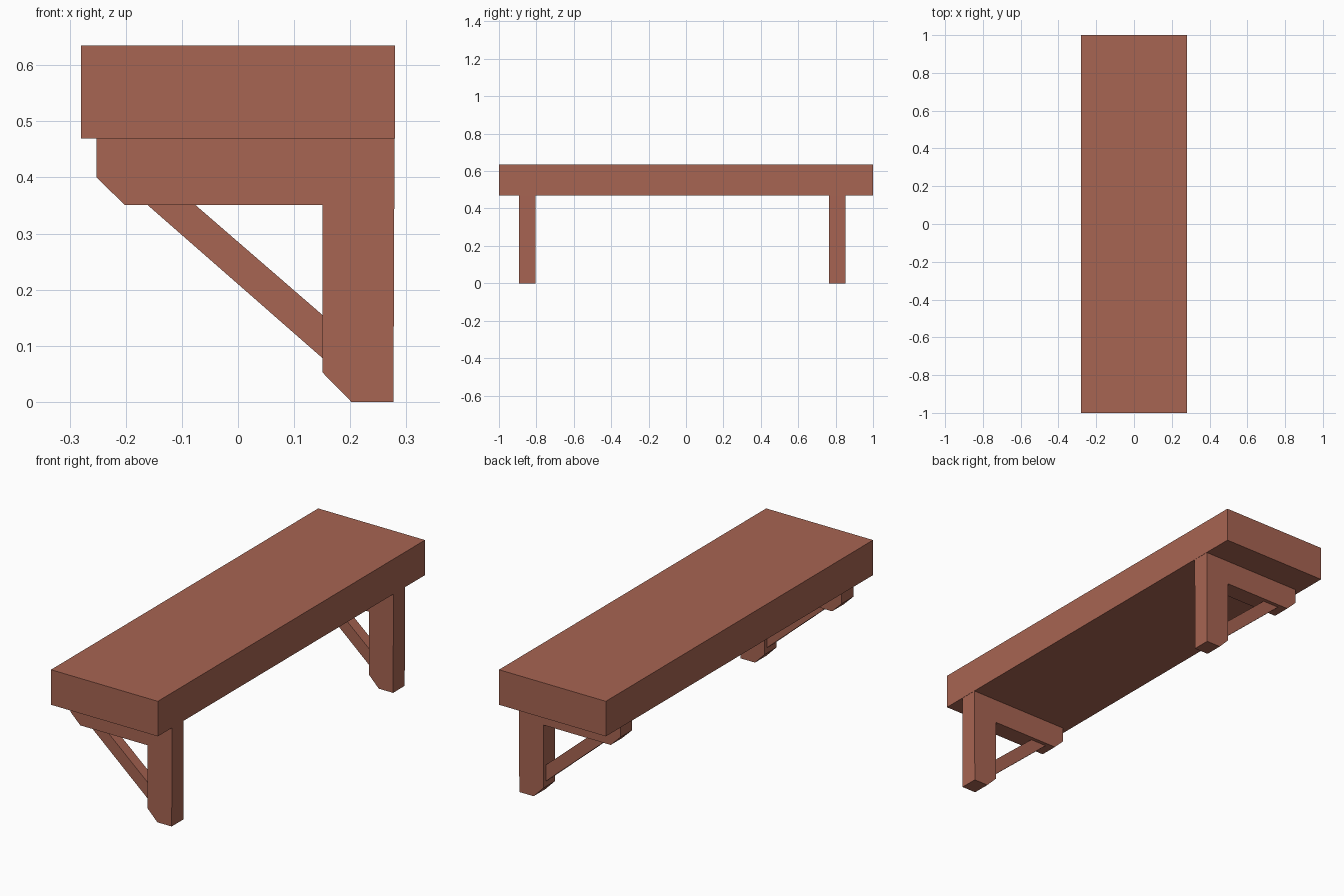
import bpy, bmesh

if "Cube" in bpy.data.objects:
    bpy.data.objects.remove(bpy.data.objects["Cube"])

wood = bpy.data.materials.new("reddish brown wood")
wood.diffuse_color = (0.39, 0.128, 0.084, 1)
wood.use_nodes = True
wood.node_tree.nodes["Principled BSDF"].inputs["Base Color"].default_value = wood.diffuse_color


def extrude_profile(name, points, y0, y1):
    """Solid made by sweeping an x-z profile from y0 to y1."""
    bm = bmesh.new()
    face = bm.faces.new([bm.verts.new((x, y0, z)) for x, z in points])
    ext = bmesh.ops.extrude_face_region(bm, geom=[face])
    moved = [v for v in ext["geom"] if isinstance(v, bmesh.types.BMVert)]
    bmesh.ops.translate(bm, verts=moved, vec=(0, y1 - y0, 0))
    bmesh.ops.recalc_face_normals(bm, faces=bm.faces)
    mesh = bpy.data.meshes.new(name)
    bm.to_mesh(mesh)
    bm.free()
    mesh.materials.append(wood)
    obj = bpy.data.objects.new(name, mesh)
    bpy.context.collection.objects.link(obj)
    return obj


# Thick shelf board
extrude_profile("shelf_board",
                [(-0.28, 0.469), (0.28, 0.469), (0.28, 0.635), (-0.28, 0.635)],
                -1, 1)

# L-shaped bracket with chamfered ends, and its diagonal brace
bracket = [(-0.252, 0.469), (-0.252, 0.40), (-0.202, 0.351), (0.151, 0.351),
           (0.151, 0.052), (0.202, 0), (0.277, 0), (0.279, 0.469)]
brace = [(-0.183, 0.37), (-0.098, 0.37), (0.17, 0.138), (0.17, 0.061)]

for side, y0, y1 in (("front", -0.892, -0.805), ("back", 0.765, 0.852)):
    extrude_profile(side + "_bracket", bracket, y0, y1)
    extrude_profile(side + "_brace", brace, y0 + 0.018, y1 - 0.018)
